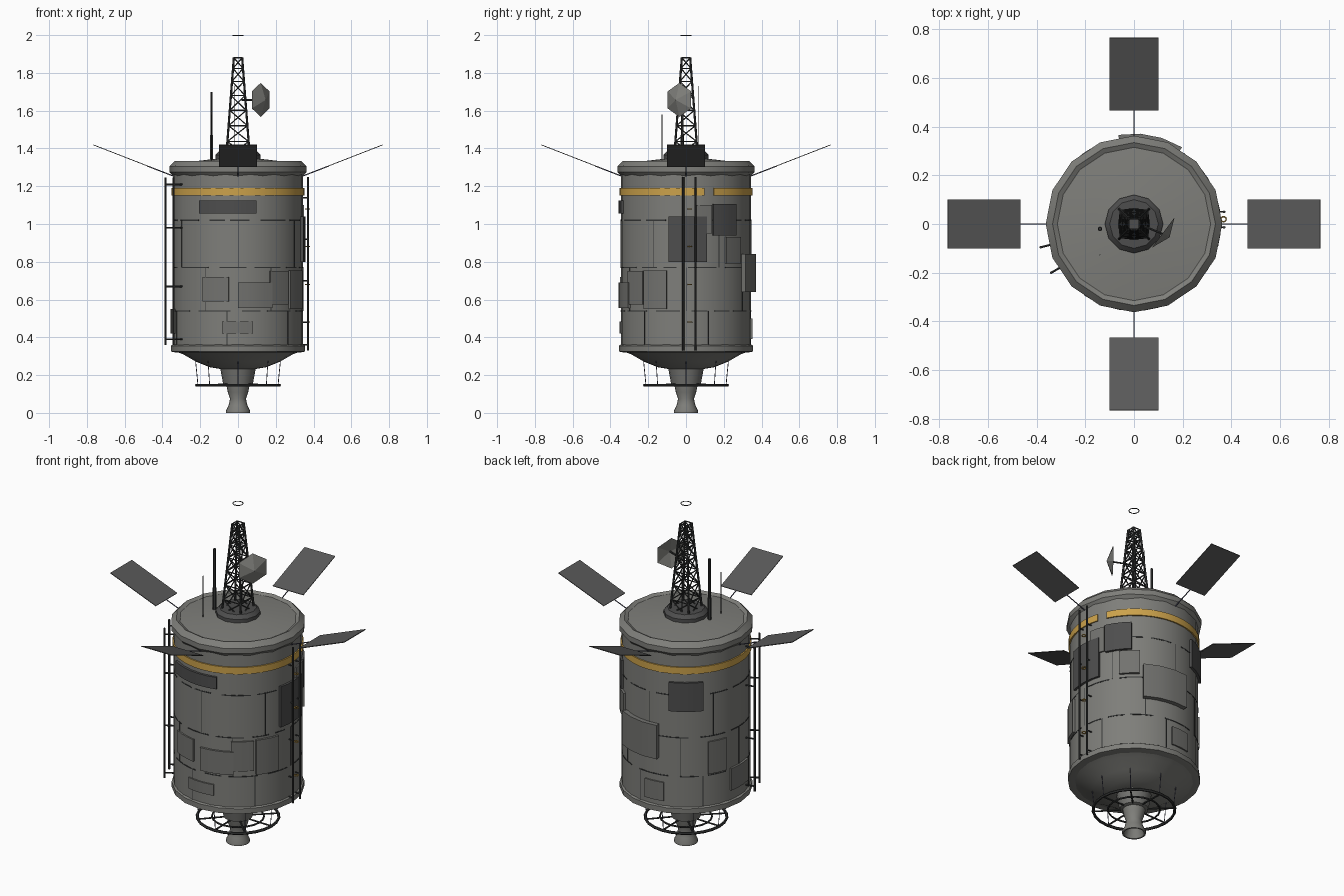
import bpy, bmesh, math, random
from math import cos, sin, pi, radians
from mathutils import Vector

random.seed(4)
if "Cube" in bpy.data.objects:
    bpy.data.objects.remove(bpy.data.objects["Cube"])


def material(name, rgb):
    m = bpy.data.materials.new(name)
    m.use_nodes = True
    m.diffuse_color = (*rgb, 1)
    bsdf = m.node_tree.nodes["Principled BSDF"]
    bsdf.inputs["Base Color"].default_value = (*rgb, 1)
    bsdf.inputs["Roughness"].default_value = 0.7
    return m


HULL = material("hull grey", (0.21, 0.21, 0.195))
PLATE = material("plate grey", (0.17, 0.17, 0.16))
DARK = material("dark plate grey", (0.075, 0.075, 0.075))
SOLAR = material("solar panel grey", (0.10, 0.10, 0.10))
BLACK = material("black metal", (0.035, 0.037, 0.037))
STRUT = material("blue grey strut", (0.08, 0.08, 0.13))
GOLD = material("gold foil", (0.60, 0.36, 0.07))


def finish(name, bm, mat, smooth=False):
    bmesh.ops.recalc_face_normals(bm, faces=bm.faces)
    me = bpy.data.meshes.new(name)
    bm.to_mesh(me)
    bm.free()
    me.materials.append(mat)
    ob = bpy.data.objects.new(name, me)
    bpy.context.collection.objects.link(ob)
    if smooth:
        bpy.ops.object.select_all(action='DESELECT')
        ob.select_set(True)
        bpy.context.view_layer.objects.active = ob
        bpy.ops.object.shade_smooth_by_angle(angle=radians(35))
    return ob


def polar(r, a, z):
    return Vector((r * cos(a), r * sin(a), z))


def revolve(name, profile, sides, mat, smooth=True):
    """Closed solid turned around the z axis."""
    bm = bmesh.new()
    rings = [[bm.verts.new(polar(r, 2 * pi * i / sides, z)) for i in range(sides)]
             for r, z in profile]
    for lo, hi in zip(rings, rings[1:]):
        for i in range(sides):
            j = (i + 1) % sides
            bm.faces.new((lo[i], lo[j], hi[j], hi[i]))
    bm.faces.new(rings[0])
    bm.faces.new(rings[-1])
    return finish(name, bm, mat, smooth)


def rods(name, pairs, radius, mat, sides=6):
    """Thin bars between pairs of points."""
    bm = bmesh.new()
    for a, b in pairs:
        a, b = Vector(a), Vector(b)
        rot = (b - a).to_track_quat('Z', 'Y').to_matrix().to_4x4()
        rot.translation = (a + b) / 2
        bmesh.ops.create_cone(bm, cap_ends=True, segments=sides, radius1=radius,
                              radius2=radius, depth=(b - a).length, matrix=rot)
    return finish(name, bm, mat)


def hoop(name, centre, radius, minor, mat, sides=20):
    bpy.ops.mesh.primitive_torus_add(location=centre, major_radius=radius, minor_radius=minor,
                                     major_segments=sides, minor_segments=6)
    ob = bpy.context.object
    ob.name = name
    ob.data.materials.append(mat)
    return ob


def arc_plates(name, plates, r0, r1, mat, step=8):
    """Curved plates on the hull: (start angle, end angle, bottom, top)."""
    bm = bmesh.new()
    for a0, a1, z0, z1 in plates:
        n = max(1, round((a1 - a0) / step))
        cols = []
        for i in range(n + 1):
            a = radians(a0 + (a1 - a0) * i / n)
            cols.append([bm.verts.new(polar(r, a, z))
                         for r, z in ((r0, z0), (r1, z0), (r1, z1), (r0, z1))])
        for c, d in zip(cols, cols[1:]):
            for k in range(4):
                bm.faces.new((c[k], d[k], d[k - 1], c[k - 1]))
        bm.faces.new(cols[0])
        bm.faces.new(cols[-1])
    return finish(name, bm, mat, True)


# Hull, rims and lid
R = 0.345
revolve("hull", [(R, 0.33), (R, 1.29)], 32, HULL)
revolve("lower_rim", [(0.33, 0.32), (0.356, 0.325), (0.356, 0.355), (0.345, 0.362)], 20, HULL)
revolve("lid", [(0.345, 1.255), (0.363, 1.275), (0.363, 1.305), (0.335, 1.333),
                (0.315, 1.322), (0.12, 1.345)], 16, HULL)
revolve("mast_base", [(0.12, 1.33), (0.12, 1.365), (0.10, 1.385)], 12, DARK)

# Engine underneath
revolve("lower_dome", [(0.33, 0.325), (0.29, 0.31), (0.22, 0.27), (0.15, 0.242), (0.09, 0.232)],
        20, HULL)
revolve("engine_mount", [(0.095, 0.24), (0.078, 0.15), (0.05, 0.14)], 16, PLATE)
revolve("engine_nozzle", [(0.062, 0.15), (0.054, 0.11), (0.042, 0.075), (0.05, 0.04),
                          (0.064, 0.012), (0.064, 0), (0.055, 0), (0.035, 0.06)], 20, HULL)
hoop("engine_outer_ring", (0, 0, 0.147), 0.22, 0.008, BLACK, 24)
hoop("engine_inner_ring", (0, 0, 0.147), 0.14, 0.005, BLACK, 20)
angles8 = [2 * pi * i / 8 for i in range(8)]
rods("engine_ring_spokes", [(polar(0.07, a, 0.15), polar(0.22, a, 0.147)) for a in angles8],
     0.005, BLACK)
rods("engine_ring_struts", [(polar(0.212, a, 0.147), polar(0.225, a, 0.28)) for a in angles8],
     0.002, STRUT)

# Gold foil band with a gap, and broken seam lines
arc_plates("gold_band", [(25, 376, 1.15, 1.19)], 0.34, 0.352, GOLD)
seams = []
for z in (0.54, 0.77, 1.02):
    a = random.uniform(0, 20)
    end = a + 350
    while a < end:
        b = min(a + random.uniform(12, 35), end)
        seams.append((a, b, z - 0.003, z + 0.003))
        a = b + random.uniform(4, 12)
for z0, z1, first in ((0.36, 0.54, 20), (0.54, 0.77, 0), (0.77, 1.02, 30)):
    seams += [(a, a + 0.6, z0, z1) for a in range(first, 360 + first, 60)]
arc_plates("hull_seams", seams, 0.34, 0.3465, BLACK)

# Patch plates around the hull
arc_plates("light_patches", [
    (238, 262, 0.59, 0.72), (256, 283, 0.42, 0.485), (299, 319, 0.575, 0.75),
    (145, 163, 0.55, 0.74), (86, 105, 0.39, 0.50), (8, 23, 0.95, 1.10)], 0.34, 0.353, PLATE)
arc_plates("grey_patches", [
    (270, 301, 0.555, 0.69), (321, 343, 0.55, 0.755), (168, 195, 0.42, 0.55),
    (37, 55, 0.79, 0.93)], 0.34, 0.357, PLATE)
arc_plates("dark_patches", [
    (235, 286, 1.055, 1.125), (-15, 18, 0.80, 1.04), (24, 48, 0.94, 1.105),
    (110, 140, 0.93, 1.10)], 0.34, 0.358, DARK)
arc_plates("back_patch", [(58, 100, 0.64, 0.84)], 0.345, 0.372, PLATE, 14)

# Solar panels on tilted struts, one per side
TILT = math.atan2(0.115, 0.30)
bm = bmesh.new()
struts = []
for i in range(4):
    a = i * pi / 2
    side = Vector((-sin(a), cos(a), 0)) * 0.1
    normal = polar(-sin(TILT), a, cos(TILT)) * 0.002
    inner, outer = polar(0.468, a, 1.303), polar(0.766, a, 1.419)
    quad = (inner - side, outer - side, outer + side, inner + side)
    top = [bm.verts.new(p + normal) for p in quad]
    low = [bm.verts.new(p - normal) for p in quad]
    bm.faces.new(top)
    bm.faces.new(low)
    for k in range(4):
        bm.faces.new((low[k - 1], low[k], top[k], top[k - 1]))
    struts.append((polar(0.34, a, 1.253), polar(0.48, a, 1.307)))
finish("solar_panels", bm, SOLAR)
rods("solar_panel_struts", struts, 0.003, STRUT)

# Lattice mast
corners = [(1, 1), (-1, 1), (-1, -1), (1, -1)]
LEVELS = 7


def mast_point(corner, t):
    t = 1 - (1 - t) ** 1.15
    w = 0.063 + (0.022 - 0.063) * t
    return Vector((corner[0] * w, corner[1] * w, 1.35 + 0.53 * t))


rods("mast_legs", [(mast_point(c, 0), mast_point(c, 1)) for c in corners], 0.006, BLACK)
braces = []
for k in range(LEVELS):
    lo, hi = k / LEVELS, (k + 1) / LEVELS
    for i in range(4):
        c, d = corners[i - 1], corners[i]
        braces += [(mast_point(c, lo), mast_point(d, hi)), (mast_point(d, lo), mast_point(c, hi)),
                   (mast_point(c, hi), mast_point(d, hi))]
rods("mast_braces", braces, 0.0035, BLACK, 5)
hoop("mast_top_ring", (0, 0, 1.998), 0.028, 0.0025, BLACK, 10)

# Six-sided dish on an arm
axis = Vector((0.8, -0.6, 0))
centre = Vector((0.12, -0.035, 1.657))
across = Vector((0.6, 0.8, 0))
bm = bmesh.new()
rim = [bm.verts.new(centre + 0.09 * (across * sin(i * pi / 3) + Vector((0, 0, cos(i * pi / 3)))))
       for i in range(6)]
for tip in (centre + axis * 0.033, centre + axis * 0.025):
    v = bm.verts.new(tip)
    for i in range(6):
        bm.faces.new((rim[i - 1], rim[i], v))
finish("dish", bm, HULL)
rods("dish_arm", [((0.02, 0, 1.657), centre + axis * 0.025)], 0.005, BLACK)

# Whip antennas
rods("antenna_main", [((-0.14, -0.02, 1.33), (-0.14, -0.02, 1.70))], 0.007, BLACK)
rods("antenna_foot", [((-0.14, -0.02, 1.33), (-0.14, -0.02, 1.47))], 0.01, BLACK)
rods("antennas_thin", [((-0.14, -0.127, 1.33), (-0.14, -0.127, 1.58)),
                       ((-0.02, 0.065, 1.33), (-0.02, 0.065, 1.73))], 0.002, BLACK)

# Handrails on the -x side with standoffs
rails, standoffs = [], []
for deg in (194, 210.5):
    a = radians(deg)
    rails.append((polar(0.395, a, 0.36), polar(0.395, a, 1.245)))
    standoffs += [(polar(0.33, a, z), polar(0.395, a, z)) for z in (0.39, 0.67, 0.98, 1.21)]
rods("handrails", rails, 0.006, BLACK)
rods("handrail_standoffs", standoffs, 0.005, BLACK)

# Ladder on the +x side with gold loops
rods("ladder_rails", [((0.37, y, 0.33), (0.37, y, 1.25)) for y in (-0.014, 0.05)], 0.006, BLACK)
rods("ladder_standoffs", [((0.33, y, z), (0.37, y, z)) for y in (-0.014, 0.05)
                          for z in (0.36, 0.48, 0.70, 0.92, 1.14)], 0.004, BLACK)
for n in range(4):
    hoop("ladder_loop_%d" % (n + 1), (0.368, 0.02, 0.48 + 0.2 * n), 0.011, 0.003, GOLD, 10)
